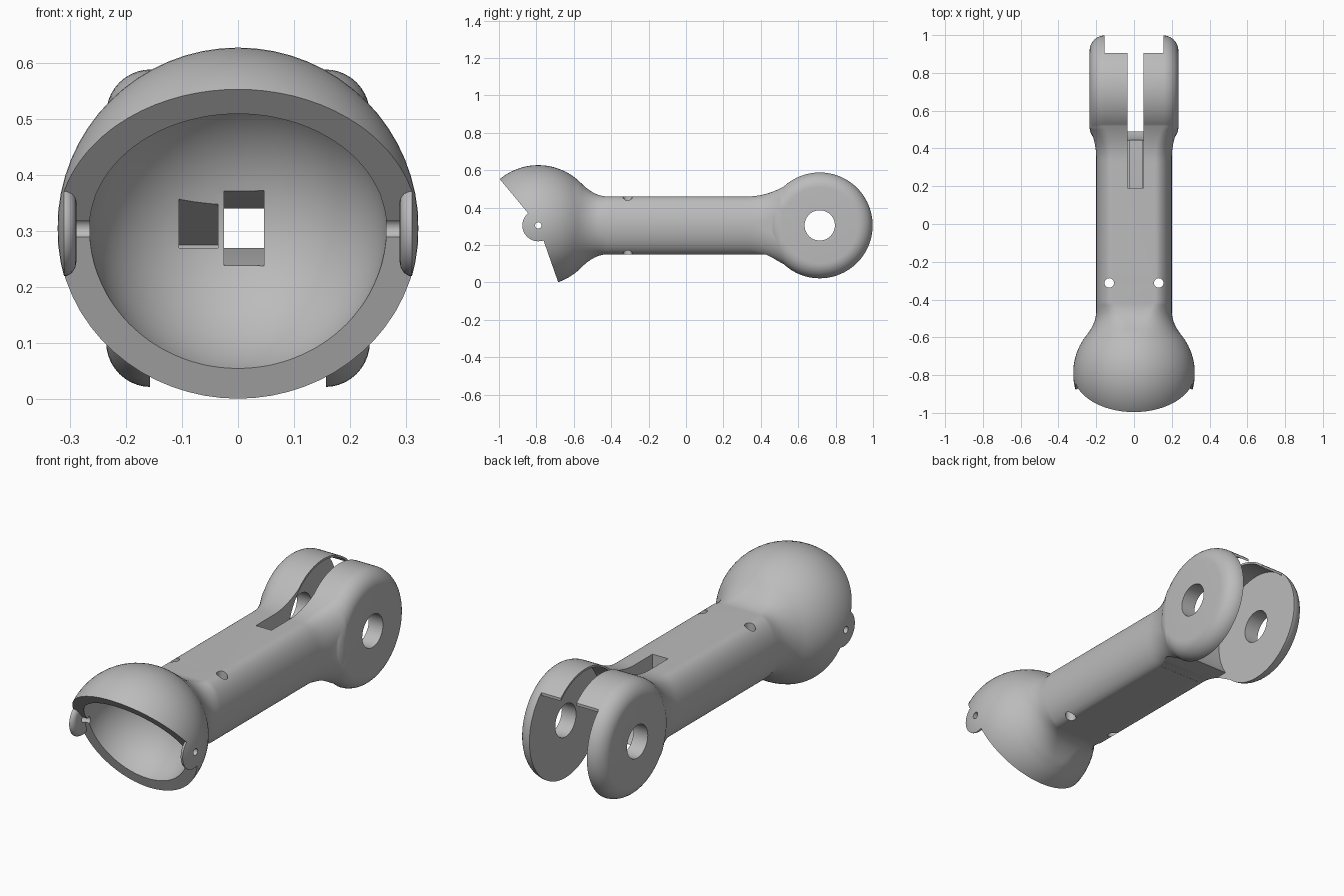
import bpy, bmesh, math
from mathutils import Matrix, Vector

old = bpy.data.objects.get("Cube")
if old:
    bpy.data.objects.remove(old)

MID = 0.305          # height of the centre line
BALL_Y, BALL_R = -0.79, 0.322
HINGE_Y, HINGE_R = 0.715, 0.283

grey = bpy.data.materials.new("plain grey")
grey.use_nodes = True
grey.diffuse_color = (0.5, 0.5, 0.5, 1)
grey.node_tree.nodes["Principled BSDF"].inputs["Base Color"].default_value = (0.5, 0.5, 0.5, 1)


def finish(name, bm):
    bmesh.ops.remove_doubles(bm, verts=bm.verts, dist=1e-5)
    bmesh.ops.recalc_face_normals(bm, faces=bm.faces)
    mesh = bpy.data.meshes.new(name)
    bm.to_mesh(mesh)
    bm.free()
    mesh.materials.append(grey)
    ob = bpy.data.objects.new(name, mesh)
    bpy.context.collection.objects.link(ob)
    return ob


def loft(name, rings):
    """Skin a list of equal closed rings and cap both ends."""
    bm = bmesh.new()
    rows = [[bm.verts.new(p) for p in ring] for ring in rings]
    n = len(rows[0])
    for a, b in zip(rows, rows[1:]):
        for i in range(n):
            j = (i + 1) % n
            bm.faces.new((a[i], a[j], b[j], b[i]))
    bm.faces.new(rows[0])
    bm.faces.new(rows[-1])
    return finish(name, bm)


def lathe_x(name, profile, y, segments=96):
    """Solid of revolution about the x direction; profile is (x, radius)."""
    angles = [2 * math.pi * i / segments for i in range(segments)]
    return loft(name, [[(x, y + r * math.cos(a), MID + r * math.sin(a)) for a in angles]
                       for x, r in profile])


def box(name, x, y, z, far_z=None):
    """Box between limits; far_z gives other heights at the far end."""
    fz = far_z or z
    return loft(name, [[(x[0], yy, zz[0]), (x[1], yy, zz[0]), (x[1], yy, zz[1]), (x[0], yy, zz[1])]
                       for yy, zz in ((y[0], z), (y[1], fz))])


def combine(ob, other, operation):
    mod = ob.modifiers.new(operation.title(), 'BOOLEAN')
    mod.operation, mod.solver, mod.object = operation, 'EXACT', other
    bpy.context.view_layer.objects.active = ob
    bpy.ops.object.modifier_apply(modifier=mod.name)
    bpy.data.objects.remove(other)


def ease(y, y0, y1):
    t = min(max((y - y0) / (y1 - y0), 0), 1)
    return t * t


def ball(y):
    return math.sqrt(max(BALL_R ** 2 - (y - BALL_Y) ** 2, 0))


def section(y):
    """Rounded cross-section: ball, neck, shaft and flare into the hinge."""
    if y < -0.59:
        w = h = rx = rz = ball(y)
    elif y < 0:
        w = 0.2 + (ball(-0.59) - 0.2) * ease(y, -0.46, -0.59)
        h = 0.155 + (ball(-0.56) - 0.155) * ease(y, -0.42, -0.56) if y > -0.56 else ball(y)
        k = min(max((y + 0.59) / 0.17, 0), 1)
        rx, rz = w + (0.09 - w) * k, h
    else:
        k = ease(y, 0.33, 0.56)
        w = 0.2 + 0.035 * ease(y, 0.35, 0.51) - 0.01 * ease(y, 0.51, 0.6)
        h = 0.155 + 0.075 * k
        rx, rz = 0.09 - 0.01 * k, 0.155 - 0.049 * k
        if y > 0.57:
            h -= 0.02
    pts, steps = [], 16
    for q, (sx, sz) in enumerate(((1, 1), (-1, 1), (-1, -1), (1, -1))):
        for i in range(steps + 1):
            a = math.pi / 2 * (q + i / steps)
            pts.append((sx * (w - rx) + rx * math.cos(a), y, MID + sz * (h - rz) + rz * math.sin(a)))
    return pts


# Ball, neck and shaft as one skin
stations = [BALL_Y - BALL_R * math.cos(math.radians(20 + 3.6 * i)) for i in range(30)]
stations = [y for y in stations if y < -0.592]
stations += [-0.59 + 0.01 * i for i in range(19)]
stations += [0.32 + 0.01 * i for i in range(25)] + [0.6, 0.68]
body = loft("finger_link", [section(y) for y in stations])

# Hinge drum with rounded rim
rim = [(0.155 + 0.08 * math.cos(a), 0.203 + 0.08 * math.sin(a))
       for a in (math.pi / 2 * i / 10 for i in range(11))]
drum = lathe_x("hinge_drum", [(-x, r) for x, r in rim] + rim[::-1], HINGE_Y)
combine(body, drum, 'UNION')

# Socket mouth: a wedge cut that spares the two pivot ears
wedge_profile = [(BALL_Y, MID), (BALL_Y - 0.64, MID + 0.77), (-2, 1), (-2, -0.6), (BALL_Y + 0.33, MID - 0.94)]
mouth = loft("mouth_cutter", [[(x, y, z) for y, z in wedge_profile] for x in (-0.5, 0.5)])
ear = [(0.288, 0.06), (0.29, 0.07), (0.296, 0.08), (0.305, 0.085), (0.4, 0.085)]
for side in (-1, 1):
    combine(mouth, lathe_x("ear", [(side * x, r) for x, r in ear], BALL_Y, 48), 'DIFFERENCE')
combine(body, mouth, 'DIFFERENCE')

# Hollow of the socket
bm = bmesh.new()
bmesh.ops.create_uvsphere(bm, u_segments=64, v_segments=40, radius=0.265,
                          matrix=Matrix.Translation(Vector((0, BALL_Y, MID))))
combine(body, finish("hollow_cutter", bm), 'DIFFERENCE')

# Pivot hole through the ears, axle hole through the hinge
combine(body, lathe_x("pivot_cutter", [(-0.5, 0.017), (0.5, 0.017)], BALL_Y, 24), 'DIFFERENCE')
combine(body, lathe_x("axle_cutter", [(-0.5, 0.081), (0.5, 0.081)], HINGE_Y, 48), 'DIFFERENCE')

# Clearance between the hinge cheeks, leaving a thin shelf over the top
gap = (-0.157, 0.157)
combine(body, lathe_x("gap_cutter", [(gap[0], 0.273), (gap[1], 0.273)], HINGE_Y), 'DIFFERENCE')
combine(body, box("gap_end_cutter", gap, (0.905, 1.2), (-0.2, 0.9)), 'DIFFERENCE')
combine(body, box("gap_low_cutter", gap, (0.34, 1.1), (-0.2, 0.1505)), 'DIFFERENCE')

# Top slot, cord channel with flared mouth, and blind side pocket
combine(body, box("slot_cutter", (-0.035, 0.05), (0.19, 0.95), (0.32, 0.9)), 'DIFFERENCE')
combine(body, box("channel_cutter", (-0.025, 0.046), (-0.6, 0.6), (0.27, 0.34)), 'DIFFERENCE')
combine(body, box("flare_cutter", (-0.0252, 0.0462), (-0.55, -0.4), (0.235, 0.375), (0.271, 0.339)), 'DIFFERENCE')
combine(body, box("pocket_cutter", (-0.105, -0.036), (-0.56, -0.36), (0.27, 0.36), (0.27, 0.275)), 'DIFFERENCE')

# Two small vertical holes through the shaft
for side in (-1, 1):
    bm = bmesh.new()
    bmesh.ops.create_cone(bm, cap_ends=True, segments=24, radius1=0.025, radius2=0.025, depth=1,
                          matrix=Matrix.Translation(Vector((side * 0.131, -0.312, MID))))
    combine(body, finish("hole_cutter", bm), 'DIFFERENCE')

# Smooth shading with crisp cut edges
bpy.ops.object.select_all(action='DESELECT')
body.select_set(True)
bpy.context.view_layer.objects.active = body
bpy.ops.object.shade_smooth_by_angle(angle=math.radians(30))
